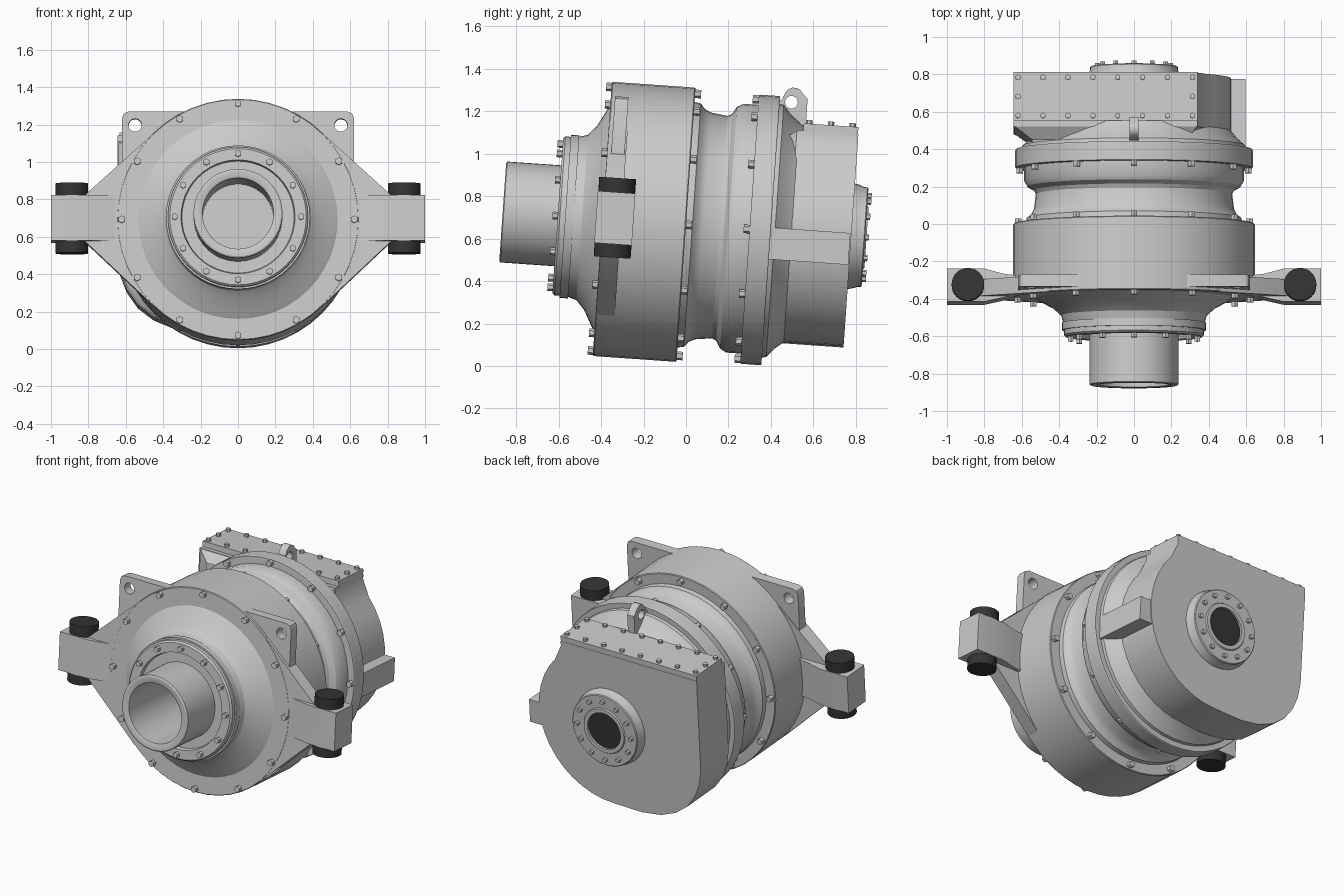
import bpy, bmesh, math
from mathutils import Matrix, Vector

if "Cube" in bpy.data.objects:
    bpy.data.objects.remove(bpy.data.objects["Cube"])

# The whole unit is built along a local y axis, then tilted nose-up
TILT = Matrix.Translation((0, 0, 0.665)) @ Matrix.Rotation(math.radians(-4), 4, 'X')
SEG = 48

dark = bpy.data.materials.new("dark_rubber")
dark.diffuse_color = (0.035, 0.035, 0.035, 1)
dark.use_nodes = True
dark.node_tree.nodes["Principled BSDF"].inputs["Base Color"].default_value = dark.diffuse_color


def finish(name, bm, mat=None):
    bmesh.ops.remove_doubles(bm, verts=bm.verts, dist=1e-5)
    bmesh.ops.recalc_face_normals(bm, faces=bm.faces)
    bm.transform(TILT)
    me = bpy.data.meshes.new(name)
    bm.to_mesh(me)
    bm.free()
    me.shade_smooth()
    me.set_sharp_from_angle(angle=math.radians(30))
    if mat:
        me.materials.append(mat)
    ob = bpy.data.objects.new(name, me)
    bpy.context.collection.objects.link(ob)
    return ob


def lathe(name, profile, mat=None):
    """Revolve (y, radius) points about the local y axis."""
    bm = bmesh.new()
    rings = []
    for y, r in profile:
        rings.append([bm.verts.new((r * math.sin(a), y, r * math.cos(a)))
                      for a in (2 * math.pi * i / SEG for i in range(SEG))])
    for a, b in zip(rings, rings[1:]):
        for i in range(SEG):
            j = (i + 1) % SEG
            bm.faces.new((a[i], a[j], b[j], b[i]))
    return finish(name, bm, mat)


def circle(cx, cy, r, n=20, a0=0, a1=360):
    m = n if a1 - a0 >= 360 else n - 1
    return [(cx + r * math.cos(math.radians(a0 + (a1 - a0) * i / m)),
             cy + r * math.sin(math.radians(a0 + (a1 - a0) * i / m))) for i in range(n)]


def prism(name, loops, axis, lo, hi, mat=None):
    """Extrude an outline (first loop) with holes (other loops) along an axis."""
    place = {'X': lambda u, v: (lo, u, v), 'Y': lambda u, v: (u, lo, v),
             'Z': lambda u, v: (u, v, lo)}[axis]
    bm = bmesh.new()
    for loop in loops:
        vs = [bm.verts.new(place(u, v)) for u, v in loop]
        for i in range(len(vs)):
            bm.edges.new((vs[i - 1], vs[i]))
    if len(loops) == 1:
        bm.faces.new(vs)
    else:
        bmesh.ops.triangle_fill(bm, use_beauty=True, edges=bm.edges[:])
    ext = bmesh.ops.extrude_face_region(bm, geom=bm.faces[:])
    step = Vector([hi - lo if c == axis else 0 for c in 'XYZ'])
    bmesh.ops.translate(bm, vec=step,
                        verts=[g for g in ext['geom'] if isinstance(g, bmesh.types.BMVert)])
    return finish(name, bm, mat)


def bolts(name, points, axis, r=0.02, h=0.05):
    """Hexagon bolt heads centred on the given points."""
    bm = bmesh.new()
    rot = Matrix.Rotation(math.pi / 2, 4, 'X') if axis == 'Y' else Matrix()
    for p in points:
        bmesh.ops.create_cone(bm, cap_ends=True, segments=6, radius1=r, radius2=r, depth=h,
                              matrix=Matrix.Translation(p) @ rot)
    return finish(name, bm)


def bolt_ring(name, y, radius, n=12, r=0.02, h=0.05):
    bolts(name, [(radius * math.sin(2 * math.pi * i / n), y, radius * math.cos(2 * math.pi * i / n))
                 for i in range(n)], 'Y', r, h)


def mirror(pts, s):
    return [(s * x, y) for x, y in pts]


# Hollow input shaft with its deep bore
lathe("input_shaft", [(.76, 0), (.76, .19), (-.86, .19), (-.865, .2), (-.865, .23),
                      (-.86, .238), (-.5, .238)])
lathe("bore_plug", [(.755, 0), (.755, .057), (.77, .057)], dark)

# Front bearing cover and conical nose
lathe("front_bearing_cover", [(-.58, .2), (-.58, .3), (-.605, .305), (-.605, .365), (-.595, .375),
                              (-.57, .375), (-.57, .385), (-.53, .385), (-.53, .2)])
lathe("front_cone", [(-.54, .2), (-.54, .375), (-.49, .39), (-.45, .435), (-.41, .51),
                     (-.39, .54), (-.36, .54)])
bolt_ring("front_cover_bolts", -.605, .338, r=.018)

# Planet carrier housing
lathe("front_housing", [(-.395, .3), (-.395, .643), (-.39, .647), (-.005, .647), (0, .643), (0, .4)])
bolt_ring("front_flange_bolts", -.395, .622)
bolt_ring("front_housing_rear_bolts", .003, .618)

# Ring gear waist, rear flange and cone into the gear case
lathe("waist", [(-.01, .58), (.03, .575), (.05, .55), (.08, .535), (.16, .525), (.18, .535),
                (.2, .57), (.23, .587), (.31, .587)])
lathe("rear_flange", [(.3, .5), (.3, .632), (.305, .635), (.395, .635), (.4, .632), (.4, .5)])
bolt_ring("rear_flange_bolts", .297, .612)
lathe("rear_cone", [(.39, .6), (.42, .595), (.46, .55), (.51, .51), (.56, .48)])

# Offset rear gear case: flat side and top, round underside
case = circle(0, 0, .52, 16, -90, 42) + [(.34, .45), (.34, .48), (-.645, .48), (-.645, -.12),
       (-.63, -.22), (-.595, -.31), (-.535, -.395), (-.45, -.46), (-.34, -.505), (-.2, -.525)]
prism("rear_gear_case", [case], 'Y', .49, .78)
bm = bmesh.new()   # sloped transition from cone to case
front = [bm.verts.new((x * .84, .42, z * .9)) for x, z in case]
back = [bm.verts.new((x, .495, z)) for x, z in case]
for i in range(len(case)):
    bm.faces.new((front[i - 1], front[i], back[i], back[i - 1]))
finish("gear_case_slope", bm)

# Bolted inspection cover on top
prism("inspection_cover", [[(-.645, .52), (.34, .52), (.34, .778), (-.645, .778)]], 'Z', .475, .515)
xs = [-.62 + .933 * i / 7 for i in range(8)]
bolts("inspection_cover_bolts", [(x, y, .517) for x in xs for y in (.545, .75)]
      + [(x, .648, .517) for x in (xs[0], xs[-1])], 'Z', .015, .03)

# Side support pad
prism("side_pad", [[(.45, -.135), (.595, -.135), (.595, .015), (.45, .015)]], 'Y', .385, .775)

# Rear output cap with dark centre
lathe("output_cap", [(.77, .25), (.8, .245), (.825, .235), (.84, .235), (.845, .23), (.845, .15),
                     (.852, .145), (.852, .12), (.83, .12), (.83, 0)])
lathe("output_hole", [(.838, 0), (.838, .12)], dark)
bolt_ring("output_cap_bolts", .848, .195, r=.015, h=.03)

# Central lifting eye
prism("rear_lifting_eye", [[(.37, .45), (.53, .45), (.53, .63)] + circle(.465, .635, .045, 8, 0, 180)[1:-1]
                           + [(.41, .62), (.37, .6)], circle(.455, .61, .03)], 'X', -.025, .025)

# Torque arms, bushings and front lifting lugs on both sides
for s, side in ((-1, "left"), (1, "right")):
    prism(side + "_arm_web", [mirror([(0, .64), (.457, .457), (.82, .13), (.82, -.115),
                                      (.457, -.457), (0, -.64)], s)], 'Y', -.394, -.305)
    prism(side + "_arm_block", [mirror([(.58, -.385), (.66, -.394), (.8, -.425), (1, -.425), (1, -.248),
                                        (.8, -.248), (.7, -.275), (.58, -.29)], s)], 'Z', -.115, .13)
    prism(side + "_bushing", [circle(s * .888, -.336, .087, 32)], 'Z', -.178, .197, dark)
    prism(side + "_lifting_lug", [mirror([(.2, .58), (.585, .58), (.61, .57), (.62, .545), (.62, .25),
                                          (.2, .25)], s), circle(s * .55, .507, .035)], 'Y', -.375, -.312)
